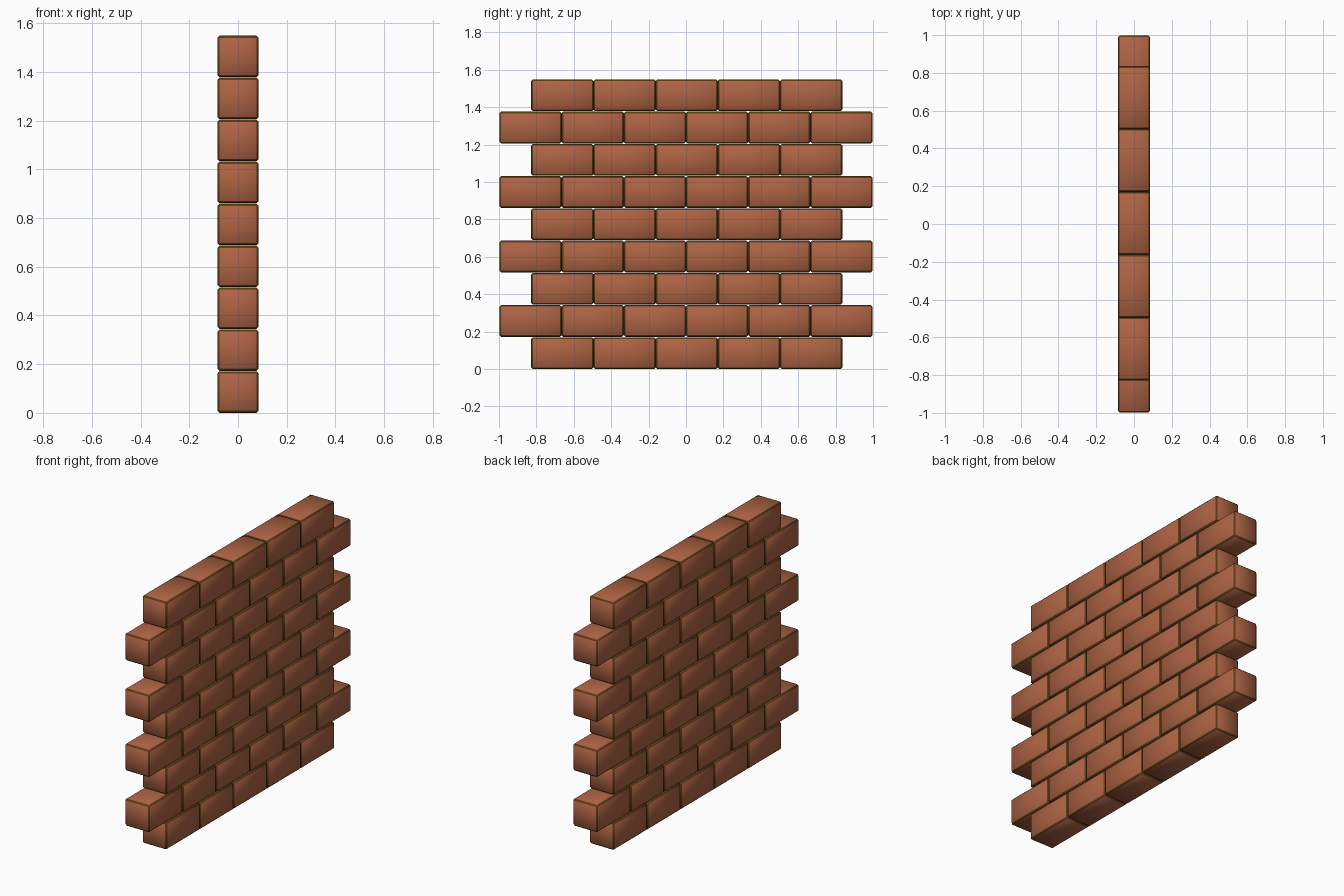
import bpy

if "Cube" in bpy.data.objects:
    bpy.data.objects.remove(bpy.data.objects["Cube"])

ROWS, PITCH_Y, PITCH_Z = 9, 0.3325, 0.1723
SIZE = (0.17, 0.333, 0.17)
BEVEL = 0.009


def make_material(name, color):
    mat = bpy.data.materials.new(name)
    mat.diffuse_color = color
    mat.use_nodes = True
    mat.node_tree.nodes["Principled BSDF"].inputs["Base Color"].default_value = mat.diffuse_color
    return mat


clay = make_material("brick_clay", (0.42, 0.125, 0.058, 1))
edge = make_material("worn_edge", (0.10, 0.042, 0.007, 1))

# One smooth-shaded brick with darker chamfered edges
bpy.ops.mesh.primitive_cube_add(size=1)
master = bpy.context.object
master.scale = SIZE
bpy.ops.object.transform_apply(location=False, rotation=False, scale=True)
master.data.materials.append(clay)
master.data.materials.append(edge)
bevel = master.modifiers.new("chamfer", 'BEVEL')
bevel.width = BEVEL
bevel.segments = 1
bevel.material = 1
bpy.ops.object.modifier_apply(modifier=bevel.name)
bpy.ops.object.shade_smooth()
brick_mesh = master.data
brick_mesh.name = "brick"
bpy.data.objects.remove(master)

# Running bond: rows of five and six bricks alternate
for row in range(ROWS):
    count = 5 + row % 2
    shift = 0.004 if count == 5 else 0.0
    for i in range(count):
        brick = bpy.data.objects.new(f"brick_row{row + 1}_{i + 1}", brick_mesh)
        brick.location = (0, (i - (count - 1) / 2) * PITCH_Y + shift,
                          SIZE[2] / 2 + row * PITCH_Z)
        bpy.context.collection.objects.link(brick)
